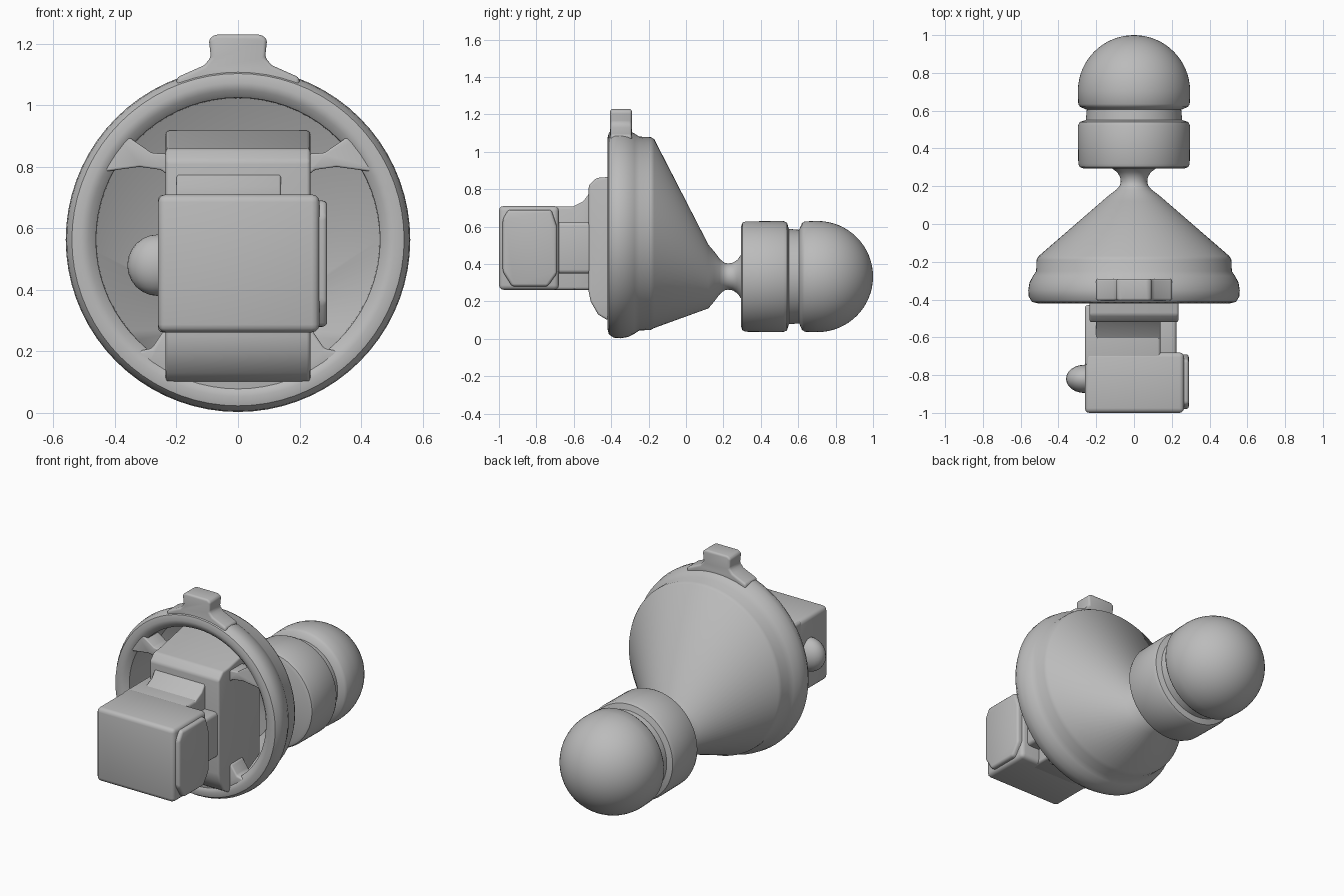
import bpy, bmesh
from math import sin, cos, pi, radians
from mathutils import Vector

cube = bpy.data.objects.get("Cube")
if cube:
    bpy.data.objects.remove(cube, do_unlink=True)

grey = bpy.data.materials.new("plain_grey")
grey.use_nodes = True
GREY = (0.5, 0.5, 0.5, 1)
grey.diffuse_color = GREY
grey.node_tree.nodes["Principled BSDF"].inputs["Base Color"].default_value = GREY


def finish(name, bm, bevel=0, angle=35):
    bmesh.ops.recalc_face_normals(bm, faces=bm.faces)
    mesh = bpy.data.meshes.new(name)
    bm.to_mesh(mesh)
    bm.free()
    mesh.materials.append(grey)
    ob = bpy.data.objects.new(name, mesh)
    bpy.context.collection.objects.link(ob)
    bpy.ops.object.select_all(action="DESELECT")
    ob.select_set(True)
    bpy.context.view_layer.objects.active = ob
    if bevel:
        mod = ob.modifiers.new("Bevel", "BEVEL")
        mod.width, mod.segments = bevel, 3
        bpy.ops.object.modifier_apply(modifier="Bevel")
    bpy.ops.object.shade_smooth_by_angle(angle=radians(angle))
    return ob


def loft(name, stations, n=72):
    """Skin circles given as (y, centre z, radius); radius 0 makes a tip."""
    bm = bmesh.new()
    rings = []
    for y, z, r in stations:
        count = n if r else 1
        rings.append([bm.verts.new((r * cos(2 * pi * i / n), y, z + r * sin(2 * pi * i / n)))
                      for i in range(count)])
    for a, b in zip(rings, rings[1:]):
        for i in range(n):
            j = (i + 1) % n
            quad = [a[i % len(a)], a[j % len(a)], b[j % len(b)], b[i % len(b)]]
            bm.faces.new(list(dict.fromkeys(quad)))
    return finish(name, bm)


def prism(name, points, extrude, bevel=0):
    bm = bmesh.new()
    face = bm.faces.new([bm.verts.new(p) for p in points])
    out = bmesh.ops.extrude_face_region(bm, geom=[face])
    bmesh.ops.translate(bm, vec=Vector(extrude),
                        verts=[v for v in out["geom"] if isinstance(v, bmesh.types.BMVert)])
    return finish(name, bm, bevel)


def box(name, lo, hi, bevel=0):
    pts = [(lo[0], lo[1], lo[2]), (hi[0], lo[1], lo[2]), (hi[0], lo[1], hi[2]), (lo[0], lo[1], hi[2])]
    return prism(name, pts, (0, hi[1] - lo[1], 0), bevel)


RIM_Z, BALL_Z = 0.563, 0.333

# Hollow dish with rolled rim, skewed cone and thin neck
rim = [(-0.39, 0.462), (-0.412, 0.485), (-0.42, 0.51), (-0.412, 0.54), (-0.385, 0.557),
       (-0.35, 0.56), (-0.31, 0.553), (-0.275, 0.535), (-0.25, 0.518), (-0.19, 0.516), (-0.17, 0.505)]
inside = [(0.03, 0.39, 0), (0.02, 0.4, 0.2), (-0.18, RIM_Z, 0.46)]
neck = [(0.12, 0.17), (0.15, 0.135), (0.18, 0.095), (0.205, 0.074), (0.225, 0.07),
        (0.25, 0.074), (0.275, 0.09), (0.3, 0.125), (0.32, 0)]
loft("dish_cone", inside + [(y, RIM_Z, r) for y, r in rim] + [(y, BALL_Z, r) for y, r in neck])

# Collar, groove and domed end
collar = [(0.295, 0), (0.295, 0.27), (0.302, 0.288), (0.32, 0.295), (0.52, 0.297), (0.54, 0.288),
          (0.55, 0.255), (0.605, 0.25), (0.62, 0.285), (0.635, 0.295)]
dome = [(0.703 + 0.297 * sin(a), 0.297 * cos(a)) for a in [pi / 2 * i / 16 for i in range(16)]]
loft("domed_end", [(y, BALL_Z, r) for y, r in collar + dome + [(1.0, 0)]])

# Tab on top of the rim
half = [(0.075, 1.23), (0.095, 1.215), (0.088, 1.155), (0.11, 1.13), (0.2, 1.09), (0.2, 1.05)]
outline = half + [(-x, z) for x, z in reversed(half)]
prism("top_tab", [(x, -0.405, z) for x, z in outline], (0, 0.115, 0), 0.012)


# Webs joining the bracket to the rim
def arc(a, b, r=0.5, n=12):
    return [(r * cos(radians(a + (b - a) * i / n)), RIM_Z + r * sin(radians(a + (b - a) * i / n)))
            for i in range(n + 1)]


for side, label in ((1, "left"), (-1, "right")):
    pts = arc(26, 43) + [(0.28, 0.845), (0.2, 0.84), (0.2, 0.75), (0.25, 0.79), (0.32, 0.8)]
    prism("upper_web_" + label, [(side * x, -0.412, z) for x, z in pts], (0, 0.12, 0), 0.01)
pts = arc(-133, -47) + [(0.28, 0.21), (0.24, 0.27), (-0.24, 0.27), (-0.28, 0.21)]
prism("lower_web", [(x, -0.412, z) for x, z in pts], (0, 0.12, 0), 0.01)

# Bracket block set into the dish
profile = [(-0.52, 0.25), (-0.51, 0.2), (-0.47, 0.13), (-0.42, 0.1), (-0.3, 0.13), (-0.12, 0.22),
           (-0.12, 0.85), (-0.16, 0.92), (-0.42, 0.865), (-0.48, 0.86), (-0.52, 0.82)]
prism("bracket", [(-0.235, y, z) for y, z in profile], (0.47, 0, 0), 0.012)
slope = [(-0.62, 0.7), (-0.55, 0.735), (-0.5, 0.8), (-0.5, 0.3), (-0.6, 0.262)]
prism("bracket_shoulder", [(-0.2, y, z) for y, z in slope], (0.34, 0, 0), 0.008)

# Shank, notched at the corners on the left side
box("shank", (-0.26, -0.75, 0.262), (0.14, -0.43, 0.708), 0.015)
box("shank_side", (0.0, -0.75, 0.35), (0.225, -0.43, 0.625), 0.02)

# Square head with a chamfered pad and a small bump
box("head", (-0.26, -1.0, 0.262), (0.265, -0.68, 0.71), 0.025)
octagon = [(-0.98, 0.36), (-0.93, 0.28), (-0.74, 0.28), (-0.69, 0.35),
           (-0.69, 0.6), (-0.72, 0.69), (-0.95, 0.69), (-0.98, 0.64)]
prism("head_pad", [(0.2, y, z) for y, z in octagon], (0.09, 0, 0), 0.015)
bm = bmesh.new()
bmesh.ops.create_uvsphere(bm, u_segments=24, v_segments=12, radius=1)
bmesh.ops.scale(bm, vec=(0.1, 0.075, 0.1), verts=bm.verts)
bmesh.ops.translate(bm, vec=(-0.26, -0.82, 0.48), verts=bm.verts)
finish("head_bump", bm)
